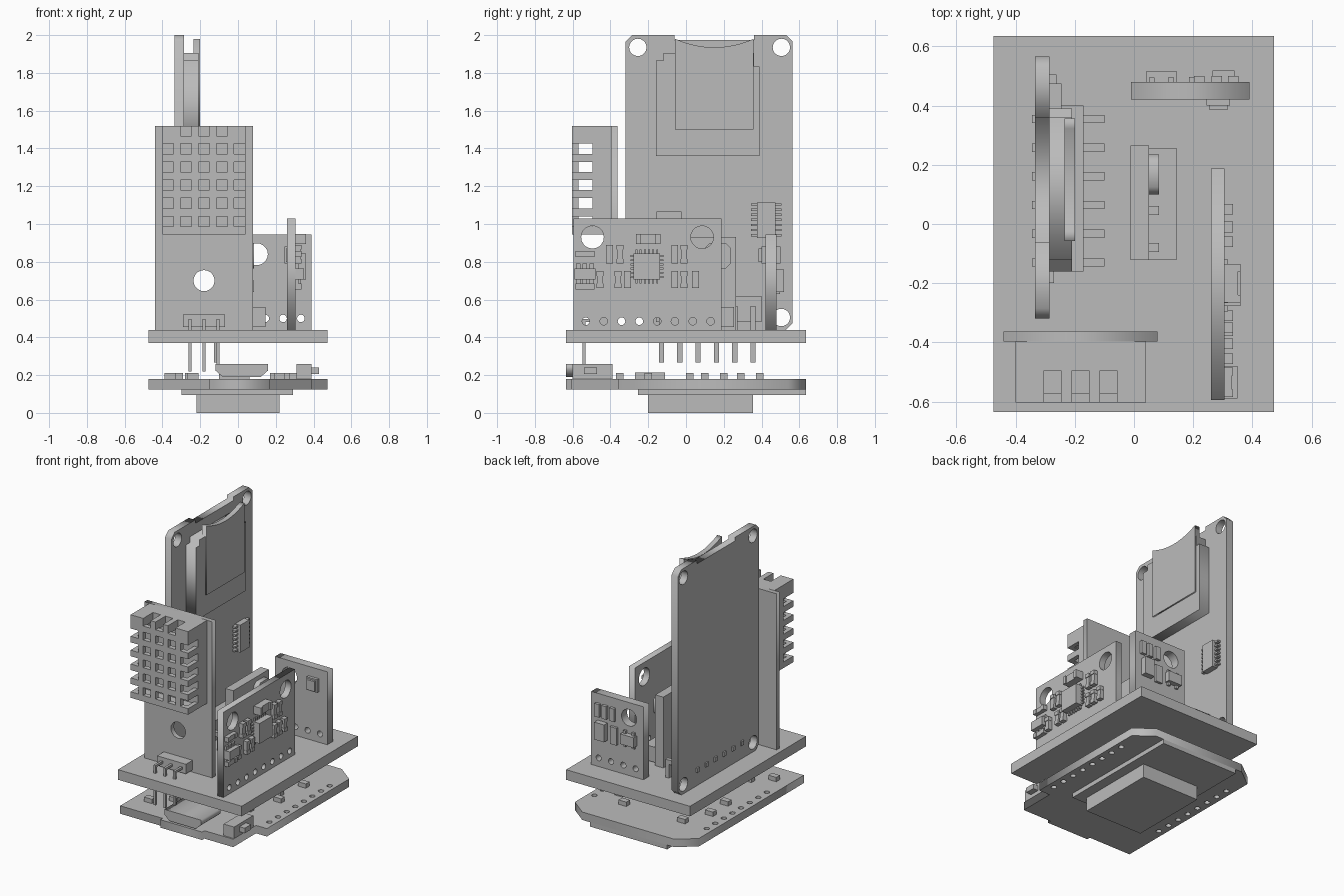
import bpy
import bmesh
from math import cos, sin, pi
from mathutils import Matrix

old = bpy.data.objects.get("Cube")
if old:
    bpy.data.objects.remove(old, do_unlink=True)

grey = bpy.data.materials.new("plain_grey")
grey.use_nodes = True
grey.diffuse_color = (0.5, 0.5, 0.5, 1)
grey.node_tree.nodes["Principled BSDF"].inputs["Base Color"].default_value = grey.diffuse_color

# Local (u, v, w) to world, by the axis the plate is extruded along
FRAMES = {
    "x": Matrix(((0, 0, 1), (1, 0, 0), (0, 1, 0))).to_4x4(),
    "y": Matrix(((1, 0, 0), (0, 0, -1), (0, 1, 0))).to_4x4(),
    "z": Matrix.Identity(4),
}


def add_object(name, mesh):
    mesh.materials.clear()
    mesh.materials.append(grey)
    ob = bpy.data.objects.new(name, mesh)
    bpy.context.collection.objects.link(ob)
    return ob


def boxes(name, *items):
    """One object from boxes given as (x0, x1, y0, y1, z0, z1)."""
    bm = bmesh.new()
    for b in items:
        lo, hi = b[0::2], b[1::2]
        centre = [(p + q) / 2 for p, q in zip(lo, hi)]
        size = [q - p for p, q in zip(lo, hi)]
        place = Matrix.Translation(centre) @ Matrix.Diagonal((*size, 1))
        bmesh.ops.create_cube(bm, size=1, matrix=place)
    mesh = bpy.data.meshes.new(name)
    bm.to_mesh(mesh)
    bm.free()
    return add_object(name, mesh)


def rect(u0, u1, v0, v1, cut=0):
    if not cut:
        return [(u0, v0), (u1, v0), (u1, v1), (u0, v1)]
    return [(u0 + cut, v0), (u1 - cut, v0), (u1, v0 + cut), (u1, v1 - cut),
            (u1 - cut, v1), (u0 + cut, v1), (u0, v1 - cut), (u0, v0 + cut)]


def circle(u, v, r, n=20):
    return [(u + r * cos(2 * pi * i / n), v + r * sin(2 * pi * i / n)) for i in range(n)]


def plate(name, axis, lo, hi, outline, holes=()):
    """Outline with round holes (u, v, r), extruded from lo to hi along an axis."""
    curve = bpy.data.curves.new(name, "CURVE")
    curve.dimensions = "2D"
    curve.fill_mode = "BOTH"
    curve.extrude = (hi - lo) / 2
    for loop in [outline] + [circle(*h) for h in holes]:
        spline = curve.splines.new("POLY")
        spline.points.add(len(loop) - 1)
        for point, (u, v) in zip(spline.points, loop):
            point.co = (u, v, 0, 1)
        spline.use_cyclic_u = True
    temp = bpy.data.objects.new(name, curve)
    bpy.context.collection.objects.link(temp)
    deps = bpy.context.evaluated_depsgraph_get()
    deps.update()
    mesh = bpy.data.meshes.new_from_object(temp.evaluated_get(deps))
    bpy.data.objects.remove(temp, do_unlink=True)
    bpy.data.curves.remove(curve)
    bm = bmesh.new()
    bm.from_mesh(mesh)
    bmesh.ops.remove_doubles(bm, verts=bm.verts, dist=0.0001)
    bmesh.ops.transform(bm, matrix=FRAMES[axis], verts=bm.verts)
    shift = [(lo + hi) / 2 if a == axis else 0 for a in "xyz"]
    bmesh.ops.translate(bm, vec=shift, verts=bm.verts)
    bmesh.ops.recalc_face_normals(bm, faces=bm.faces)
    bm.to_mesh(mesh)
    bm.free()
    mesh.name = name
    return add_object(name, mesh)


def spaced(start, step, count):
    return [start + step * i for i in range(count)]


# Carrier board
boxes("carrier_board", (-.475, .473, -.635, .635, .37, .44))

# Controller board with radio module underneath
controller = [(-.475, -.61), (-.15, -.61), (-.15, -.635), (.17, -.635), (.17, -.61),
              (.39, -.61), (.39, -.36), (.473, -.36), (.473, .54), (.35, .635),
              (-.35, .635), (-.475, .54)]
plate("controller_board", "z", .125, .18, controller,
      [(x, y, .018) for x in (-.43, .43) for y in spaced(-.27, .094, 8)])
boxes("radio_module", (-.3, .29, -.255, .635, .095, .125))
boxes("radio_shield", (-.22, .22, -.2, .355, 0, .095))
plate("usb_socket", "y", -.635, -.42,
      [(-.08, .19), (.12, .19), (.16, .225), (.16, .26), (-.12, .26), (-.12, .225)])
boxes("reset_button", (.31, .39, -.6, -.39, .18, .26), (.39, .43, -.54, -.47, .205, .24))
boxes("serial_chip", (-.1, .06, -.27, -.11, .18, .215))
boxes("controller_parts", *[(x - .03, x + .03, y - .02, y + .02, .18, .21) for x, y in
      [(-.36, -.45), (-.24, -.35), (.22, -.2), (-.32, .02), (.3, .02), (.24, .1),
       (-.33, .2), (.3, .29), (-.25, .39), (.2, .39)]])

# Humidity sensor: board, hollow louvred case, header with bent pins
plate("sensor_board", "y", -.397, -.363, rect(-.44, .08, .44, 1.52), [(-.18, .7, .056)])
boxes("sensor_case_back", (-.4, .04, -.495, -.395, .945, 1.52))
louvres = []
for i, z in enumerate(spaced(.945, .096, 6)):
    top = z + .042
    louvres += [(-.4, .04, -.603, -.57, z, top), (-.4, -.37, -.603, -.49, z, top),
                (.01, .04, -.603, -.49, z, top)]
ribs = [(x, x + .037, -.603, -.57, .945, 1.52) for x in spaced(-.341, .0947, 4)]
top_bars = [(x, x + .037, -.603, -.49, 1.46, 1.52) for x in spaced(-.341, .0947, 4)]
top_corners = [(-.4, -.33, -.603, -.49, 1.43, 1.52), (-.03, .04, -.603, -.49, 1.43, 1.52)]
floor = [(-.4, .04, -.603, -.49, .945, .975)]
boxes("sensor_louvres", *louvres, *ribs, *top_bars, *top_corners, *floor)
boxes("sensor_header", (-.29, -.07, -.47, -.395, .455, .522))
pins = []
for x in (-.255, -.18, -.105):
    pins += [(x - .008, x + .008, -.548, -.47, .48, .496),
             (x - .008, x + .008, -.548, -.532, .22, .496)]
boxes("sensor_pins", *pins)

# Tall memory card board with notch in its upper edge
pin_rows = spaced(-.13, .097, 6)
tall = rect(-.32, .565, .44, 2, .035)
tall[5:5] = [(.36, 2), (.36, 1.975), (-.06, 1.975), (-.06, 2)]
corner_holes = [(y, z, .046) for y in (-.255, .505) for z in (.505, 1.935)]
plate("card_board", "x", -.335, -.285, tall, corner_holes)
plate("card_socket", "x", -.285, -.21,
      [(-.16, 1.36), (.39, 1.36), (.39, 1.835), (.36, 1.835), (.36, 1.905),
       (-.12, 1.905), (-.12, 1.865), (-.16, 1.865)])
arc = [(.15 + .207 * t / 6, 1.935 + .045 * (t / 6) ** 2) for t in range(6, -7, -1)]
plate("memory_card", "x", -.235, -.2, [(-.057, 1.5), (.357, 1.5)] + arc)
boxes("card_header", (-.285, -.17, -.16, .4, .48, .62))
bent = []
for y in pin_rows:
    bent += [(-.345, -.1, y - .014, y + .014, .535, .565),
             (-.128, -.1, y - .014, y + .014, .268, .565)]
boxes("card_header_pins", *bent)
boxes("level_shifter", (-.285, -.245, .375, .475, .925, 1.115))
boxes("level_shifter_legs", *[(-.285, -.262, .345, .505, z, z + .012)
                              for z in spaced(.935, .027, 7)])
boxes("voltage_regulator", (-.285, -.21, -.155, -.025, .88, 1.065),
      (-.285, -.27, -.2, .01, .9, 1.03))

# Motion board with its chip and small parts
plate("motion_board", "x", .26, .305, rect(-.595, .187, .44, 1.03),
      [(-.495, .93, .06), (.085, .93, .06)] + [(y, .485, .02) for y in spaced(-.53, .0943, 8)])
legs = []
for d in spaced(-.055, .022, 6):
    legs += [(.305, .318, -.295, -.12, .775 + d - .005, .775 + d + .005),
             (.305, .318, -.207 + d - .005, -.207 + d + .005, .685, .865)]
boxes("motion_chip", (.305, .36, -.277, -.137, .705, .845), *legs)


def two_ended(y, z, half_y, half_z, depth):
    """A small part with raised metal ends."""
    body = (.305, .305 + depth * .85, y - half_y * .9, y + half_y * .9, z - half_z, z + half_z)
    if half_z > half_y:
        ends = [(.305, .305 + depth, y - half_y, y + half_y, e - .013, e + .013)
                for e in (z - half_z + .013, z + half_z - .013)]
    else:
        ends = [(.305, .305 + depth, e - .013, e + .013, z - half_z, z + half_z)
                for e in (y - half_y + .013, y + half_y - .013)]
    return [body] + ends


small = two_ended(-.2, .92, .065, .027, .055)
for y in (-.405, -.35, -.06, -.01):
    small += two_ended(y, .84, .018, .05, .03)
for y in (-.455, -.36, -.31, -.06, -.01, .05):
    small += two_ended(y, .705, .018, .045, .03)
for z in (.84, .67):
    small += two_ended(-.535, z, .05, .016, .03)
boxes("motion_small_parts", *small)
boxes("motion_regulator", (.305, .35, -.59, -.48, .705, .765),
      *[(.305, .32, y - .012, y + .012, .68, .79) for y in (-.57, -.535, -.5)])

# Middle module with header and rounded part
boxes("middle_board", (-.012, .05, -.122, .265, .44, .93))
boxes("middle_header", (.05, .145, -.12, .255, .455, .56))
plate("middle_lens", "x", .05, .085, rect(.1, .235, .765, .9, .025))
boxes("middle_parts", *[(.05, .085, y - .015, y + .015, .64, .7) for y in (-.08, .045, .17)])

# Rear module
plate("rear_board", "y", .42, .48, rect(-.01, .39, .44, .945),
      [(.1, .84, .058)] + [(x, .5, .02) for x in spaced(.05, .0943, 4)])
boxes("rear_sensor", (.245, .325, .4, .42, .79, .88), (.255, .315, .385, .4, .8, .87))
boxes("rear_resistors", *[(x - .018, x + .018, .48, .5, .79, .88) for x in (.22, .28, .335)])
boxes("rear_chips", (.265, .34, .48, .518, .64, .76), (.04, .145, .48, .515, .66, .73),
      (.185, .235, .48, .497, .63, .75),
      *[(x - .01, x + .01, .48, .495, .64, .75) for x in (.06, .125)])
